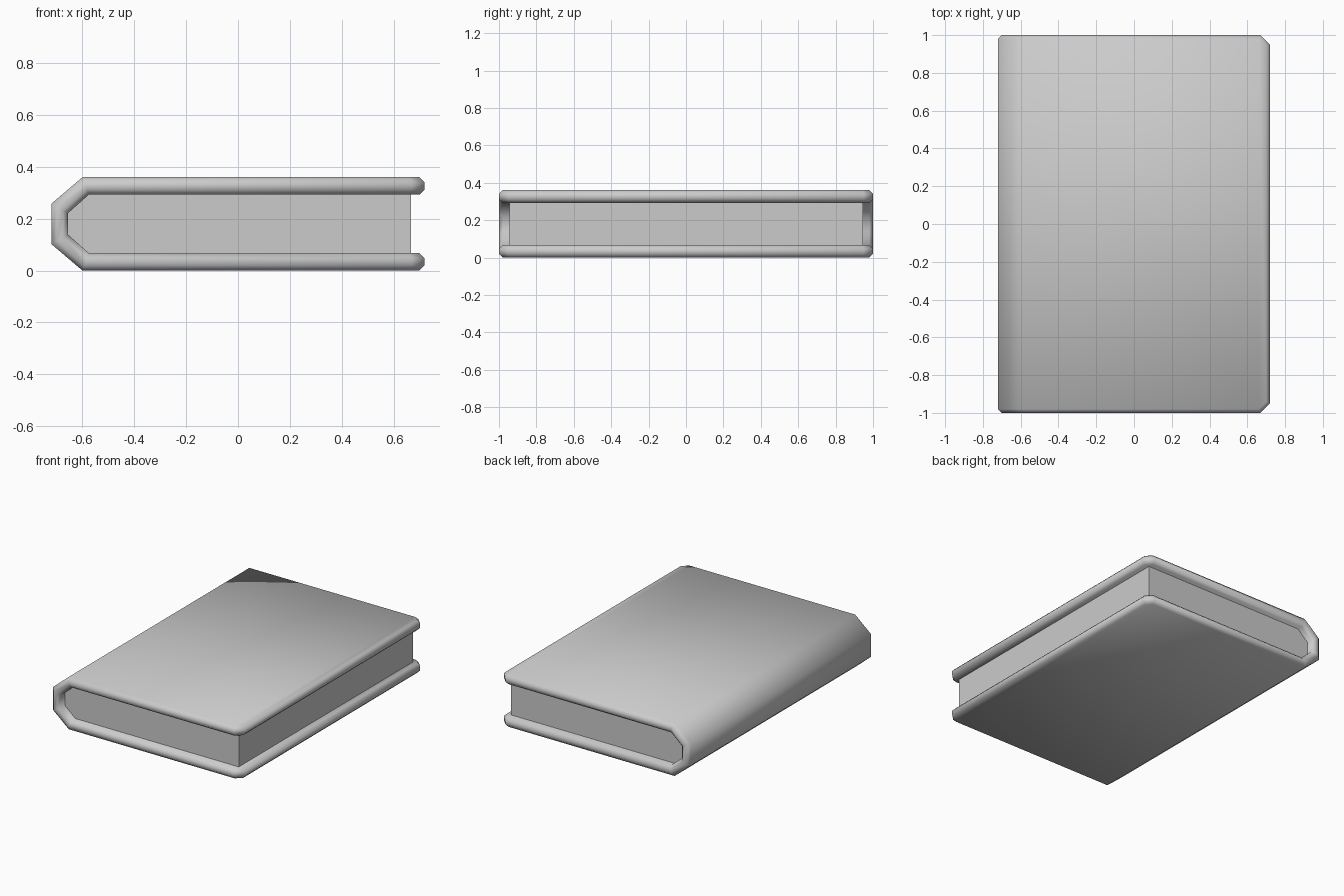
import bpy
import bmesh

cube = bpy.data.objects.get("Cube")
if cube:
    bpy.data.objects.remove(cube, do_unlink=True)

MID = 0.18        # height of the book's middle plane
BEVEL = 0.3       # share of the board thickness taken by each bevel


def make_material(name, rgb):
    mat = bpy.data.materials.new(name)
    mat.use_nodes = True
    mat.diffuse_color = (*rgb, 1)
    mat.node_tree.nodes["Principled BSDF"].inputs["Base Color"].default_value = (*rgb, 1)
    return mat


def make_object(name, bm, mat, smooth):
    bmesh.ops.recalc_face_normals(bm, faces=bm.faces)
    for face in bm.faces:
        face.smooth = smooth
    mesh = bpy.data.meshes.new(name)
    bm.to_mesh(mesh)
    bm.free()
    mesh.materials.append(mat)
    obj = bpy.data.objects.new(name, mesh)
    bpy.context.collection.objects.link(obj)
    return obj


grey = make_material("plain grey", (0.6, 0.6, 0.6))

# Upper half of the wrap: outer (x, z), inner (x, z), half length, rim offset in x and y
upper = [
    ((0.70, 0.18), (0.70, 0.113), 0.942, 0.02, 0.008),
    ((0.662, 0.18), (0.662, 0.113), 0.98, 0.008, 0.02),
    ((-0.60, 0.18), (-0.575, 0.113), 0.98, 0, 0.02),
    ((-0.72, 0.078), (-0.655, 0.042), 0.98, 0, 0.02),
]
stations = [(s, 1) for s in upper] + [(s, -1) for s in reversed(upper)]

# Cover: bevelled eight-sided section carried around the spine
bm = bmesh.new()
rings = []
for (outer, inner, half, dx, dy), side in stations:
    def point(depth, y, shift):
        x = outer[0] + (inner[0] - outer[0]) * depth + shift
        z = outer[1] + (inner[1] - outer[1]) * depth
        return bm.verts.new((x, y, MID + side * z))
    edge = [(0, half, 0), (BEVEL, half + dy, dx), (1 - BEVEL, half + dy, dx), (1, half, 0)]
    ring = [point(*p) for p in edge]
    ring += [point(d, -y, s) for d, y, s in reversed(edge)]
    rings.append(ring)
for a, b in zip(rings, rings[1:]):
    for i in range(8):
        j = (i + 1) % 8
        bm.faces.new((a[i], a[j], b[j], b[i]))
for ring in (rings[0], rings[-1]):
    for i in range(3):
        bm.faces.new((ring[i], ring[i + 1], ring[6 - i], ring[7 - i]))
make_object("cover", bm, grey, True)

# Page block: flat-sided prism that fills the inside of the cover
bm = bmesh.new()
half_outline = [(0.668, 0.113), (-0.575, 0.113), (-0.655, 0.042)]
outline = half_outline + [(x, -z) for x, z in reversed(half_outline)]
front = bm.faces.new([bm.verts.new((x, -0.945, MID + z)) for x, z in outline])
extruded = bmesh.ops.extrude_face_region(bm, geom=[front], use_keep_orig=True)
moved = [g for g in extruded["geom"] if isinstance(g, bmesh.types.BMVert)]
bmesh.ops.translate(bm, verts=moved, vec=(0, 1.89, 0))
make_object("page_block", bm, grey, False)
